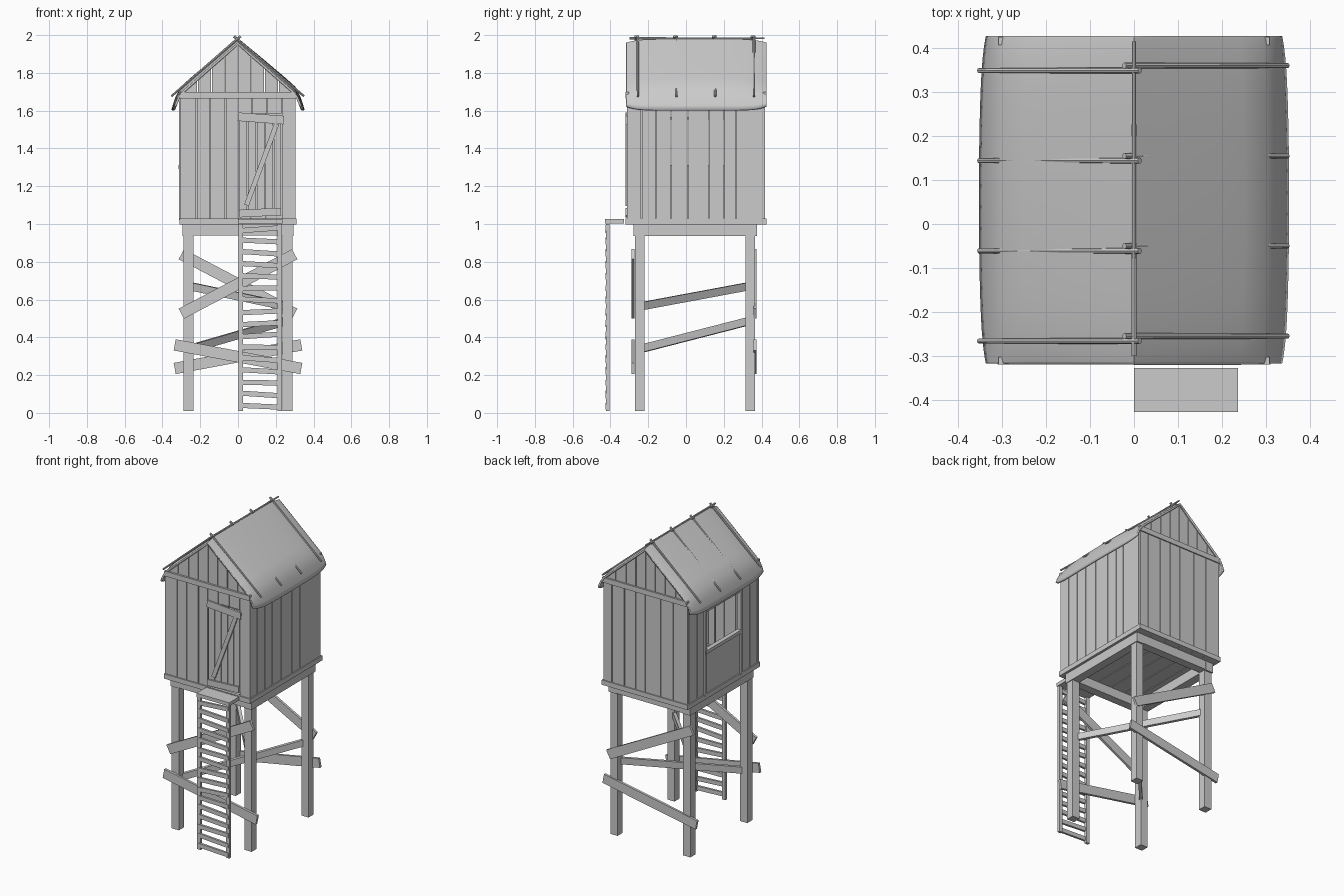
import bpy, bmesh, math, random
from mathutils import Vector, Matrix

if "Cube" in bpy.data.objects:
    bpy.data.objects.remove(bpy.data.objects["Cube"])

random.seed(4)


def make(name, builder):
    bm = bmesh.new()
    builder(bm)
    bmesh.ops.recalc_face_normals(bm, faces=bm.faces)
    me = bpy.data.meshes.new(name)
    bm.to_mesh(me)
    bm.free()
    ob = bpy.data.objects.new(name, me)
    bpy.context.collection.objects.link(ob)
    return ob


def box(bm, x0, x1, y0, y1, z0, z1):
    m = Matrix.Translation(((x0 + x1) / 2, (y0 + y1) / 2, (z0 + z1) / 2))
    bmesh.ops.create_cube(bm, size=1, matrix=m @ Matrix.Diagonal((x1 - x0, y1 - y0, z1 - z0, 1)))


def beam(bm, a, b, thick, height):
    """Straight board from a to b; height lies in the vertical plane."""
    a, b = Vector(a), Vector(b)
    d = (b - a).normalized()
    side = d.cross(Vector((0, 0, 1))).normalized()
    rot = Matrix((d, side, side.cross(d))).transposed().to_4x4()
    m = Matrix.Translation((a + b) / 2) @ rot @ Matrix.Diagonal(((b - a).length, thick, height, 1))
    bmesh.ops.create_cube(bm, size=1, matrix=m)


def prism(bm, pts, y0, y1):
    """Extrude an x/z outline along y."""
    rings = [[bm.verts.new((x, y, z)) for x, z in pts] for y in (y0, y1)]
    bm.faces.new(rings[0])
    bm.faces.new(rings[1][::-1])
    for i in range(len(pts)):
        j = (i + 1) % len(pts)
        bm.faces.new((rings[0][i], rings[0][j], rings[1][j], rings[1][i]))


GAP = 0.002
pairs = lambda s: zip(s[:-1], s[1:])


# Four legs
def legs(bm):
    for x in (-0.262, 0.262):
        for y in (-0.245, 0.34):
            box(bm, x - 0.026, x + 0.026, y - 0.026, y + 0.026, 0.01, 0.94)
make("legs", legs)


# Beams under the floor
def frame(bm):
    for s in (-1, 1):
        box(bm, s * 0.265 - 0.028, s * 0.265 + 0.028, -0.278, 0.376, 0.937, 0.998)
    for y in (-0.25, 0.348):
        box(bm, -0.237, 0.237, y - 0.027, y + 0.027, 0.94, 0.998)
make("floor_beams", frame)


# Floor boards and sill around the walls
def floor(bm):
    edges = [-0.3, -0.2, -0.11, -0.01, 0.09, 0.2, 0.3]
    for a, b in pairs(edges):
        box(bm, a + GAP, b - GAP, -0.30, 0.41, 0.998, 1.012)
    for y in (-0.31, 0.415):
        box(bm, -0.31, 0.31, y - 0.01, y + 0.01, 0.997, 1.028)
    for x in (-0.304, 0.304):
        box(bm, x - 0.006, x + 0.006, -0.3, 0.405, 0.997, 1.028)
make("floor", floor)


# Crossed boards on front and back, and diagonal ties between opposite legs
def braces(bm):
    for y, s in ((-0.28, 1), (0.365, -1)):
        beam(bm, (-0.30 * s, y, 0.525), (0.30 * s, y, 0.84), 0.016, 0.06)
        beam(bm, (-0.335 * s, y, 0.36), (0.335 * s, y, 0.235), 0.016, 0.06)
    beam(bm, (-0.25, -0.235, 0.34), (0.25, 0.33, 0.485), 0.02, 0.042)
    beam(bm, (0.25, -0.235, 0.565), (-0.25, 0.33, 0.67), 0.02, 0.042)
make("braces", braces)


# Ladder with uneven rungs and a landing board
def ladder(bm):
    for x in (0.014, 0.222):
        box(bm, x - 0.012, x + 0.012, -0.423, -0.405, 0.01, 1.0)
    n = 16
    for i in range(n):
        z = 0.035 + i * 0.0625
        t = random.uniform(-0.009, 0.009)
        beam(bm, (0.012, -0.42, z - t), (0.228, -0.42, z + t), 0.014, 0.027)
    box(bm, 0, 0.236, -0.428, -0.327, 1.003, 1.026)
make("ladder", ladder)


# Wall planks
def front_wall(bm):
    for a, b in pairs([-0.308, -0.22, -0.15, -0.066, 0.0]):
        box(bm, a + GAP, b - GAP, -0.312, -0.298, 1.02, 1.68)
    box(bm, 0.232, 0.304, -0.312, -0.298, 1.02, 1.68)
    for a, b in pairs([0.0, 0.075, 0.155, 0.232]):
        box(bm, a + GAP, b - GAP, -0.312, -0.298, 1.585, 1.68)
make("front_wall", front_wall)


def back_wall(bm):
    for a, b in pairs([-0.304, -0.2, -0.11, 0.0, 0.07, 0.15, 0.24, 0.304]):
        box(bm, a + GAP, b - GAP, 0.404, 0.418, 1.02, 1.68)
make("back_wall", back_wall)


def right_wall(bm):
    for a, b in pairs([-0.3, -0.235, -0.16, -0.08, 0.01, 0.12, 0.2, 0.265, 0.406]):
        box(bm, 0.29, 0.304, a + GAP, b - GAP, 1.02, 1.69)
make("right_wall", right_wall)


# Left wall with a wide window
def left_wall(bm):
    for a, b in pairs([-0.3, -0.22, -0.13]):
        box(bm, -0.304, -0.29, a + GAP, b - GAP, 1.02, 1.69)
    for a, b in pairs([0.24, 0.32, 0.406]):
        box(bm, -0.304, -0.29, a + GAP, b - GAP, 1.02, 1.69)
    box(bm, -0.302, -0.29, -0.13, 0.24, 1.02, 1.3)
    for y in (-0.13, 0.24):
        box(bm, -0.312, -0.288, y - 0.012, y + 0.012, 1.02, 1.69)
    box(bm, -0.314, -0.286, -0.13, 0.24, 1.29, 1.312)
    # lattice across the top of the opening
    for z in (1.56, 1.61, 1.66):
        box(bm, -0.303, -0.293, -0.13, 0.24, z - 0.006, z + 0.006)
    for i in range(1, 9):
        y = -0.13 + i * 0.041
        box(bm, -0.303, -0.293, y - 0.006, y + 0.006, 1.555, 1.68)
make("left_wall_with_window", left_wall)


# Gable planks cut to the roof slope, and the cross rails below them
def gables(bm):
    top = lambda x: 1.962 - 0.885 * abs(x)
    for y0, y1 in ((-0.308, -0.294), (0.4, 0.414)):
        for a, b in pairs([-0.3, -0.215, -0.14, -0.07, 0.0, 0.07, 0.14, 0.215, 0.3]):
            a, b = a + GAP, b - GAP
            prism(bm, [(a, 1.675), (b, 1.675), (b, top(b)), (a, top(a))], y0, y1)
    for y in (-0.311, 0.416):
        box(bm, -0.308, 0.308, y - 0.009, y + 0.009, 1.665, 1.698)
make("gables", gables)


# Door leaf with battens
def door(bm):
    for a, b in pairs([0.004, 0.05, 0.098, 0.142, 0.188, 0.23]):
        box(bm, a + GAP, b - GAP, -0.31, -0.3, 1.045 + random.uniform(0, .01), 1.575)
    beam(bm, (0.0, -0.316, 1.568), (0.242, -0.316, 1.55), 0.01, 0.045)
    beam(bm, (0.006, -0.316, 1.055), (0.228, -0.316, 1.066), 0.01, 0.04)
    beam(bm, (0.045, -0.316, 1.1), (0.205, -0.316, 1.53), 0.01, 0.026)
make("door", door)


# Bent roof sheet: straight slopes, curled eaves, bulging toward the middle
PROFILE = [(0, 1.96), (0.06, 1.908), (0.12, 1.856), (0.18, 1.803), (0.24, 1.75),
           (0.29, 1.706), (0.316, 1.676), (0.33, 1.645), (0.337, 1.625)]


def roof(bm):
    full = [(-x, z) for x, z in PROFILE[:0:-1]] + PROFILE
    n, rows = 24, []
    for j in range(n + 1):
        t = math.sin(math.pi * (j / n - 0.5))
        soft, edge = 1 - t * t, 1 - t ** 8
        row = []
        for x, z in full:
            k = abs(x) / 0.337
            low = max(0, (k - 0.85) / 0.15)
            row.append(bm.verts.new((x * (1 + 0.025 * soft + 0.022 * edge),
                                     0.055 + 0.372 * t,
                                     z + (0.012 * soft + 0.012 * edge) * (1 - low)
                                     - low * 0.022 * edge)))
        rows.append(row)
    for r, s in pairs(rows):
        for i in range(len(r) - 1):
            bm.faces.new((r[i], r[i + 1], s[i + 1], s[i]))


ob = make("roof_sheet", roof)
mod = ob.modifiers.new("thickness", "SOLIDIFY")
mod.thickness = 0.012
mod.offset = -1
if ob.data.polygons[0].normal.z < 0:
    ob.data.flip_normals()
bpy.context.view_layer.objects.active = ob
ob.select_set(True)
bpy.ops.object.shade_smooth_by_angle(angle=math.radians(35))


# Ridge pole and roof sticks
def pole(bm, a, b, r):
    a, b = Vector(a), Vector(b)
    rot = (b - a).to_track_quat("Z", "Y").to_matrix().to_4x4()
    bmesh.ops.create_cone(bm, cap_ends=True, segments=8, radius1=r, radius2=r * 0.8,
                          depth=(b - a).length, matrix=Matrix.Translation((a + b) / 2) @ rot)


def sticks(bm):
    pole(bm, (0, -0.3, 1.983), (0, 0.415, 1.983), 0.006)
    for i in range(4):
        y = -0.255 + i * 0.205
        pole(bm, (-0.022, y, 1.994), (0.35, y, 1.676), 0.007)
        pole(bm, (0.013, y - 0.011, 1.994), (-0.353, y - 0.011, 1.676), 0.007)
make("roof_sticks", sticks)
